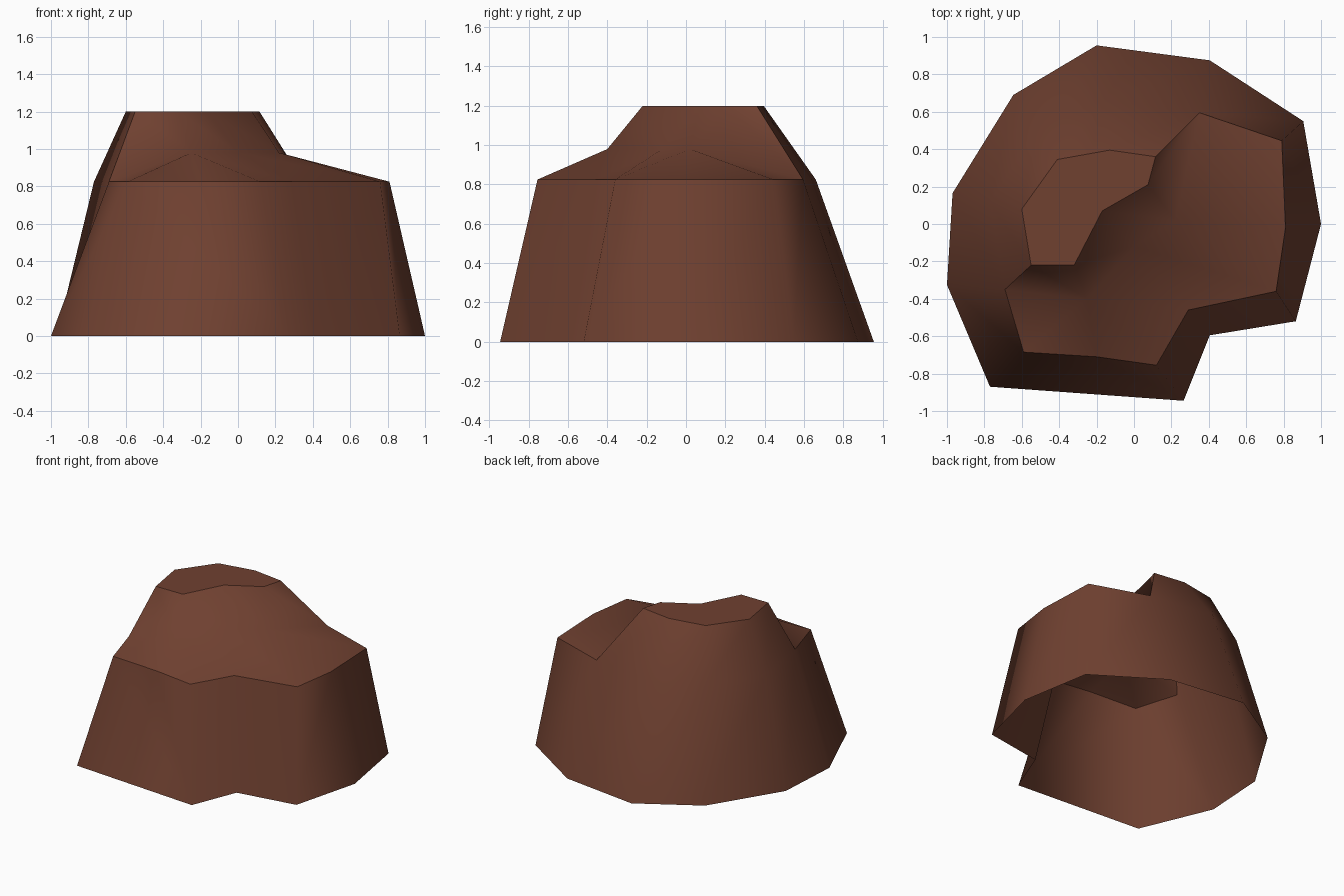
import bpy, bmesh

if "Cube" in bpy.data.objects:
    bpy.data.objects.remove(bpy.data.objects["Cube"])

# Cross-sections of the rock, counter-clockwise seen from above
base = [(1, 0), (.905, .55), (.405, .875), (-.2, .955), (-.645, .69), (-.97, .165),
        (-1, -.325), (-.77, -.87), (.265, -.945), (.405, -.595), (.865, -.52)]
shelf = [(.81, -.02), (.79, .445), (.35, .595), (-.17, .66), (-.52, .5), (-.77, .12),
         (-.69, -.35), (-.59, -.685), (.12, -.755), (.29, -.46), (.76, -.36)]
crown = [(-.55, -.22), (-.32, -.22), (-.17, .07), (.075, .21),
         (.115, .36), (-.13, .395), (-.41, .345), (-.6, .08)]
foot = [(-.25, -.4), (0, -.12), (.22, .02)]   # where the shelf meets the upper cliff

bm = bmesh.new()


def ring(points, z):
    return [bm.verts.new((x, y, z)) for x, y in points]


B = ring(base, 0)
R = ring(shelf, .825)
M = ring(foot, .98)
T = ring(crown, 1.2)
F = ring([(-.2, -.71)], .825)[0]              # extra point on the front shelf rim

# Lower walls (open underneath)
for i in range(11):
    j = (i + 1) % 11
    face = [B[i], B[j], R[j], R[i]]
    if i == 7:
        face.insert(3, F)
    bm.faces.new(face)

# Upper walls at the back and left
upper = [T[4], T[5], T[6], T[7], T[0]]
for i in range(4):
    bm.faces.new([R[i + 2], R[i + 3], upper[i + 1], upper[i]])

# Sloping shelf and cliff around the front and right
for face in ([T[0], R[6], M[0], T[1]], [R[6], R[7], M[0]], [R[7], F, M[0]],
             [F, R[8], M[0]], [M[0], R[8], R[9], M[1]], [T[1], M[0], M[1], T[2]],
             [T[2], M[1], M[2], T[3]], [M[1], R[9], R[10], M[2]], [M[2], R[10], R[0]],
             [M[2], R[0], R[1]], [M[2], R[1], R[2]], [T[3], M[2], R[2], T[4]]):
    bm.faces.new(face)

# Flat top
bm.faces.new(T)
bm.normal_update()

# Smooth shading, with sharp rims around the top and the shelf
for f in bm.faces:
    f.smooth = True
rim = [R[6], R[7], F, R[8], R[9], R[10], R[0], R[1], R[2]]
sharp = list(zip(rim, rim[1:])) + list(zip(T, T[1:] + T[:1]))
sharp += [(T[0], R[6]), (T[4], R[2])]
for a, b in sharp:
    e = bm.edges.get((a, b))
    if e:
        e.smooth = False

mesh = bpy.data.meshes.new("rock")
bm.to_mesh(mesh)
bm.free()
rock = bpy.data.objects.new("rock", mesh)
bpy.context.collection.objects.link(rock)

brown = bpy.data.materials.new("reddish brown stone")
brown.diffuse_color = (.16, .052, .03, 1)
brown.use_nodes = True
brown.node_tree.nodes["Principled BSDF"].inputs["Base Color"].default_value = brown.diffuse_color
mesh.materials.append(brown)
